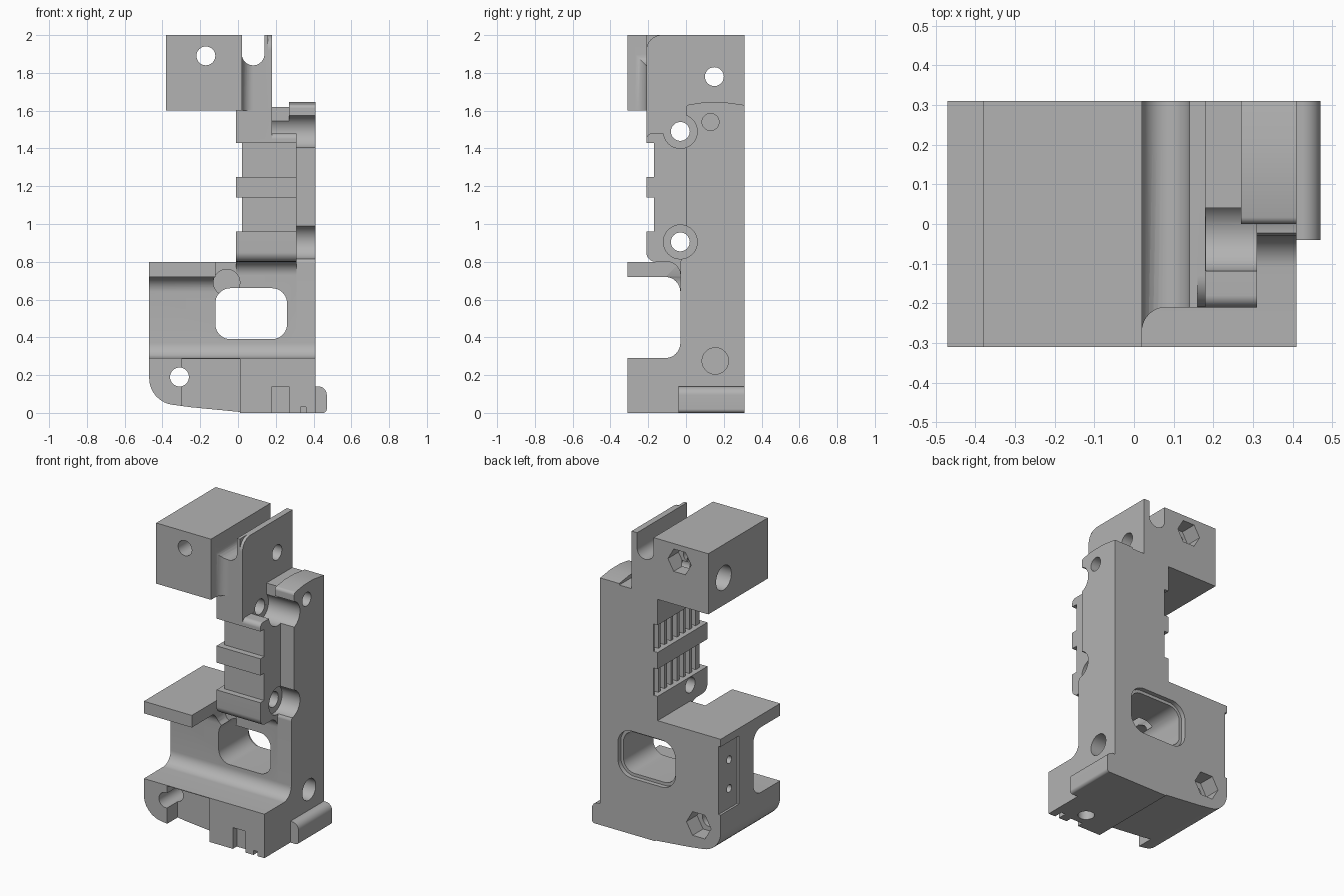
import bpy, bmesh, math
from mathutils import Vector

if "Cube" in bpy.data.objects:
    bpy.data.objects.remove(bpy.data.objects["Cube"])

grey = bpy.data.materials.new("plain_grey")
grey.use_nodes = True
grey.diffuse_color = (0.45, 0.45, 0.45, 1)
grey.node_tree.nodes["Principled BSDF"].inputs["Base Color"].default_value = (0.45, 0.45, 0.45, 1)


def rounded(points):
    """Turn (u, v, radius) corners into an outline with filleted corners."""
    out = []
    for i, p in enumerate(points):
        c = Vector(p[:2])
        if len(p) < 3:
            out.append(c)
            continue
        a = (Vector(points[i - 1][:2]) - c).normalized()
        b = (Vector(points[(i + 1) % len(points)][:2]) - c).normalized()
        half = a.angle(b) / 2
        mid = c + (a + b).normalized() * p[2] / math.sin(half)
        s, e = c + a * p[2] / math.tan(half) - mid, c + b * p[2] / math.tan(half) - mid
        out += [mid + s.lerp(e, k / 8).normalized() * p[2] for k in range(9)]
    return out


def prism(name, axis, points, lo, hi):
    """Extrude an outline along an axis; outline is in the other two axes."""
    place = {"x": lambda p, h: (h, p[0], p[1]),
             "y": lambda p, h: (p[0], h, p[1]),
             "z": lambda p, h: (p[0], p[1], h)}[axis]
    bm = bmesh.new()
    outline = rounded(points)
    ends = [[bm.verts.new(place(p, h)) for p in outline] for h in (lo, hi)]
    for ring in ends:
        bm.faces.new(ring)
    for i in range(len(outline)):
        bm.faces.new((ends[0][i - 1], ends[0][i], ends[1][i], ends[1][i - 1]))
    bmesh.ops.recalc_face_normals(bm, faces=bm.faces)
    mesh = bpy.data.meshes.new(name)
    bm.to_mesh(mesh)
    bm.free()
    mesh.materials.append(grey)
    obj = bpy.data.objects.new(name, mesh)
    bpy.context.collection.objects.link(obj)
    return obj


def rect(u0, u1, v0, v1, *r):
    return [(u0, v0, *r), (u1, v0, *r), (u1, v1, *r), (u0, v1, *r)]


def disc(u, v, r, n=32):
    return [(u + r * math.cos(math.tau * k / n), v + r * math.sin(math.tau * k / n)) for k in range(n)]


def combine(target, tool, operation):
    mod = target.modifiers.new(operation.lower(), "BOOLEAN")
    mod.operation, mod.solver, mod.object = operation, "EXACT", tool
    bpy.context.view_layer.objects.active = target
    bpy.ops.object.modifier_apply(modifier=mod.name)
    bpy.data.objects.remove(tool)


B, F, W = 0.31, -0.31, -0.03      # back, front and wall planes
foot_curve = [(W, 0.29, 0.08), (F, 0.29), (F, 0), (B, 0)]

# Lower frame with the shelf on one side
body = prism("bracket_body", "x", [(B, 0.8), (F, 0.8), (F, 0.72), (W, 0.72, 0.08)] + foot_curve, -0.47, -0.12)
parts = [
    prism("frame_middle", "x", [(B, 0.8), (W, 0.8)] + foot_curve, -0.12, -0.01),
    # Grip column with strap grooves in its front
    prism("grip_column", "x", [(B, 1.48), (-0.21, 1.48, 0.03), (-0.21, 1.43), (-0.17, 1.43), (-0.17, 1.25),
                               (-0.21, 1.25), (-0.21, 1.14), (-0.17, 1.14), (-0.17, 0.96), (-0.21, 0.96),
                               (-0.21, 0.8, 0.05), (W, 0.8, 0.07)] + foot_curve, -0.01, 0.31),
    prism("side_frame", "x", [(B, 0.86), (0, 0.86), (W, 0.8, 0.03)] + foot_curve, 0.31, 0.41),
    prism("side_wall", "x", [(B, 0.8), (B, 1.63), (0.2, 1.645), (0.1, 1.645), (0, 1.63, 0.02), (0, 0.8)], 0.27, 0.41),
    prism("wall_step", "x", rect(0.04, B, 1.4, 1.62), 0.18, 0.27),
    # Neck, clamp block and fin
    prism("neck", "x", rect(-0.21, B, 1.45, 1.6), -0.01, 0.18),
    prism("clamp_block", "z", [(-0.38, F), (0.02, F), (0.02, -0.21, 0.06), (0.16, -0.21), (0.16, B), (-0.38, B)], 1.6, 2),
    prism("fin", "x", [(B, 1.45), (B, 2), (-0.21, 2, 0.08), (-0.21, 1.45)], 0.14, 0.18),
    # Side foot
    prism("foot", "y", [(0.4, 0), (0.47, 0, 0.02), (0.47, 0.14, 0.045), (0.4, 0.14)], -0.04, B),
]
for part in parts:
    combine(body, part, "UNION")

cuts = [
    # Curved lower corner
    ("y", [(-0.6, -0.1), (0.01, -0.1), (0.01, 0.005), (-0.25, 0.03), (-0.47, 0.06, 0.14), (-0.47, 0.3), (-0.6, 0.3)], -0.4, 0.4),
    # Window with stepped back edge
    ("y", rect(-0.12, 0.26, 0.39, 0.66, 0.08), -0.4, 0.4),
    ("y", rect(-0.14, 0.28, 0.37, 0.68, 0.1), 0.28, 0.4),
    # Slot between block and fin
    ("y", [(0.02, 2.1), (0.02, 1.84, 0.0595), (0.14, 1.84, 0.0595), (0.14, 2.1)], -0.4, 0.4),
    # Clamp bolt with hexagonal nut pocket, and cross hole
    ("y", disc(-0.17, 1.89, 0.05), -0.4, 0.4),
    ("y", disc(-0.17, 1.89, 0.085, 6), 0.2, 0.4),
    ("x", disc(0.15, 1.78, 0.05), -0.6, 0.6),
    ("x", disc(0.15, 1.78, 0.08), -0.6, -0.1),
    # Base bolt with hexagonal nut pocket
    ("y", disc(-0.31, 0.19, 0.05), -0.4, 0.4),
    ("y", disc(-0.31, 0.19, 0.09, 6), 0.2, 0.4),
    # Blind holes in the side
    ("x", disc(0.13, 1.54, 0.045), 0.3, 0.6),
    ("x", disc(0.155, 0.275, 0.07), 0.3, 0.6),
    # Access scoop beneath the column
    ("y", disc(-0.06, 0.69, 0.07), -0.1, 0.05),
    # Front pocket, slot and notch in the base
    ("z", rect(-0.3, 0.01, -0.4, -0.2), -0.1, 0.286),
    ("y", rect(0.18, 0.27, -0.1, 0.14), -0.4, -0.27),
    ("z", disc(0.225, -0.18, 0.05), -0.1, 0.14),
    ("y", rect(0.33, 0.36, -0.1, 0.03), -0.4, -0.25),
    # Shallow side recess with two screw holes
    ("z", rect(-0.6, -0.455, 0.12, 0.4), 0.3, 0.75),
    ("x", disc(0.2, 0.43, 0.025), -0.6, -0.4),
    ("x", disc(0.2, 0.62, 0.025), -0.6, -0.4),
]
# Cross bolts with counterbores
for z, start in ((1.49, 0.181), (0.905, 0.28)):
    cuts += [("x", disc(W, z, 0.05), -0.6, 0.6), ("x", disc(W, z, 0.09), start, 0.6)]
# Ribbed strap recesses in the side of the column
for low, high in ((0.96, 1.14), (1.25, 1.43)):
    cuts.append(("x", rect(-0.4, 0.4, low, high), -0.1, 0.02))
    cuts += [("x", rect(y, y + 0.04, low, high), 0.0, 0.06) for y in (-0.13 + 0.065 * k for k in range(7))]
for cut in cuts:
    combine(body, prism("cutter", *cut), "DIFFERENCE")

# Smooth curves, sharp edges
bpy.ops.object.select_all(action="DESELECT")
body.select_set(True)
bpy.context.view_layer.objects.active = body
bpy.ops.object.shade_smooth_by_angle(angle=math.radians(30))
